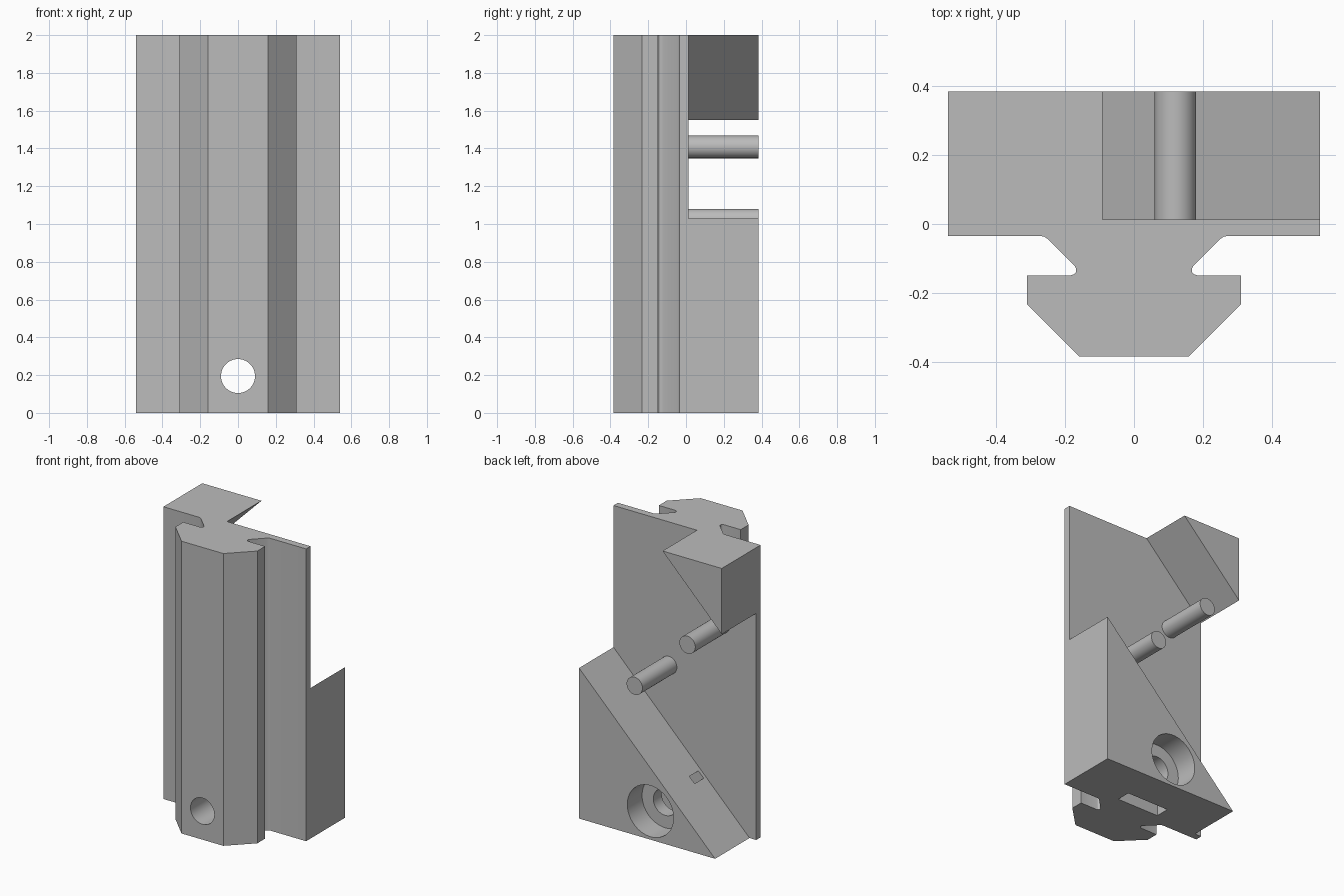
import bpy, bmesh, math
from mathutils import Matrix, Vector

if "Cube" in bpy.data.objects:
    bpy.data.objects.remove(bpy.data.objects["Cube"])

HEIGHT, HALF, BACK, PLATE = 2.0, 0.54, 0.385, 0.013
HOLE_Z = 0.195

grey = bpy.data.materials.new("plain grey")
grey.use_nodes = True
colour = (0.5, 0.5, 0.5, 1)
grey.diffuse_color = colour
grey.node_tree.nodes["Principled BSDF"].inputs["Base Color"].default_value = colour


def make(name, bm):
    bmesh.ops.recalc_face_normals(bm, faces=bm.faces)
    mesh = bpy.data.meshes.new(name)
    bm.to_mesh(mesh)
    bm.free()
    mesh.materials.append(grey)
    ob = bpy.data.objects.new(name, mesh)
    bpy.context.collection.objects.link(ob)
    return ob


def prism(name, points, direction):
    """Extrude a closed outline of 3D points along a direction."""
    bm = bmesh.new()
    face = bm.faces.new([bm.verts.new(p) for p in points])
    moved = bmesh.ops.extrude_face_region(bm, geom=[face], use_keep_orig=True)["geom"]
    verts = [g for g in moved if isinstance(g, bmesh.types.BMVert)]
    bmesh.ops.translate(bm, verts=verts, vec=direction)
    return make(name, bm)


def rod(name, x, z, radius, y0, y1):
    """Round bar running front to back."""
    bm = bmesh.new()
    turn = Matrix.Translation((x, (y0 + y1) / 2, z)) @ Matrix.Rotation(math.pi / 2, 4, "X")
    bmesh.ops.create_cone(bm, cap_ends=True, segments=64, radius1=radius,
                          radius2=radius, depth=y1 - y0, matrix=turn)
    return make(name, bm)


def cut(ob, cutters):
    for c in cutters:
        c.hide_render = True
        mod = ob.modifiers.new("cut", "BOOLEAN")
        mod.operation, mod.solver, mod.object = "DIFFERENCE", "EXACT", c
        bpy.context.view_layer.objects.active = ob
        bpy.ops.object.modifier_apply(modifier=mod.name)


# Plate with dovetail rail, half outline mirrored in x
half = [(HALF, PLATE), (HALF, -0.035), (0.27, -0.035), (0.26, -0.037), (0.25, -0.044),
        (0.172, -0.122), (0.168, -0.13), (0.169, -0.14), (0.174, -0.146), (0.183, -0.149),
        (0.31, -0.149), (0.31, -0.234), (0.158, -BACK)]
outline = half + [(-x, y) for x, y in reversed(half)]
body = prism("plate_and_rail", [(x, y, 0) for x, y in outline], Vector((0, 0, HEIGHT)))

# Sloping blocks on the back
depth = Vector((0, BACK - PLATE, 0))
wedge = prism("lower_wedge", [(x, PLATE, z) for x, z in
              [(HALF, 0), (HALF, 1.03), (-0.49, 0)]], depth)
block = prism("upper_wedge", [(x, PLATE, z) for x, z in
              [(-HALF, HEIGHT), (-0.092, HEIGHT), (-HALF, 1.55)]], depth)

# Guide pins between the slopes
pins = [rod("lower_pin", 0.12, 1.02, 0.06, PLATE, BACK),
        rod("upper_pin", -0.28, 1.408, 0.06, PLATE, BACK)]

# Bolt hole, counterbore and nut slot
bolt = rod("bolt_cutter", 0, HOLE_Z, 0.09, -1, 1)
bore = rod("counterbore_cutter", 0, HOLE_Z, 0.175, 0.225, 1)
slot = prism("slot_cutter", [(x, y, -0.1) for x, y in
             [(-0.16, 0.037), (0.16, 0.037), (0.16, 0.135), (-0.16, 0.135)]],
             Vector((0, 0, 0.47)))
cut(body, [bolt])
cut(wedge, [bolt, bore, slot])
for c in (bolt, bore, slot):
    bpy.data.objects.remove(c)

# Smooth the round surfaces, keep the edges sharp
bpy.ops.object.select_all(action="DESELECT")
for ob in [body, wedge, block] + pins:
    ob.select_set(True)
bpy.context.view_layer.objects.active = body
bpy.ops.object.shade_smooth_by_angle(angle=math.radians(25))
